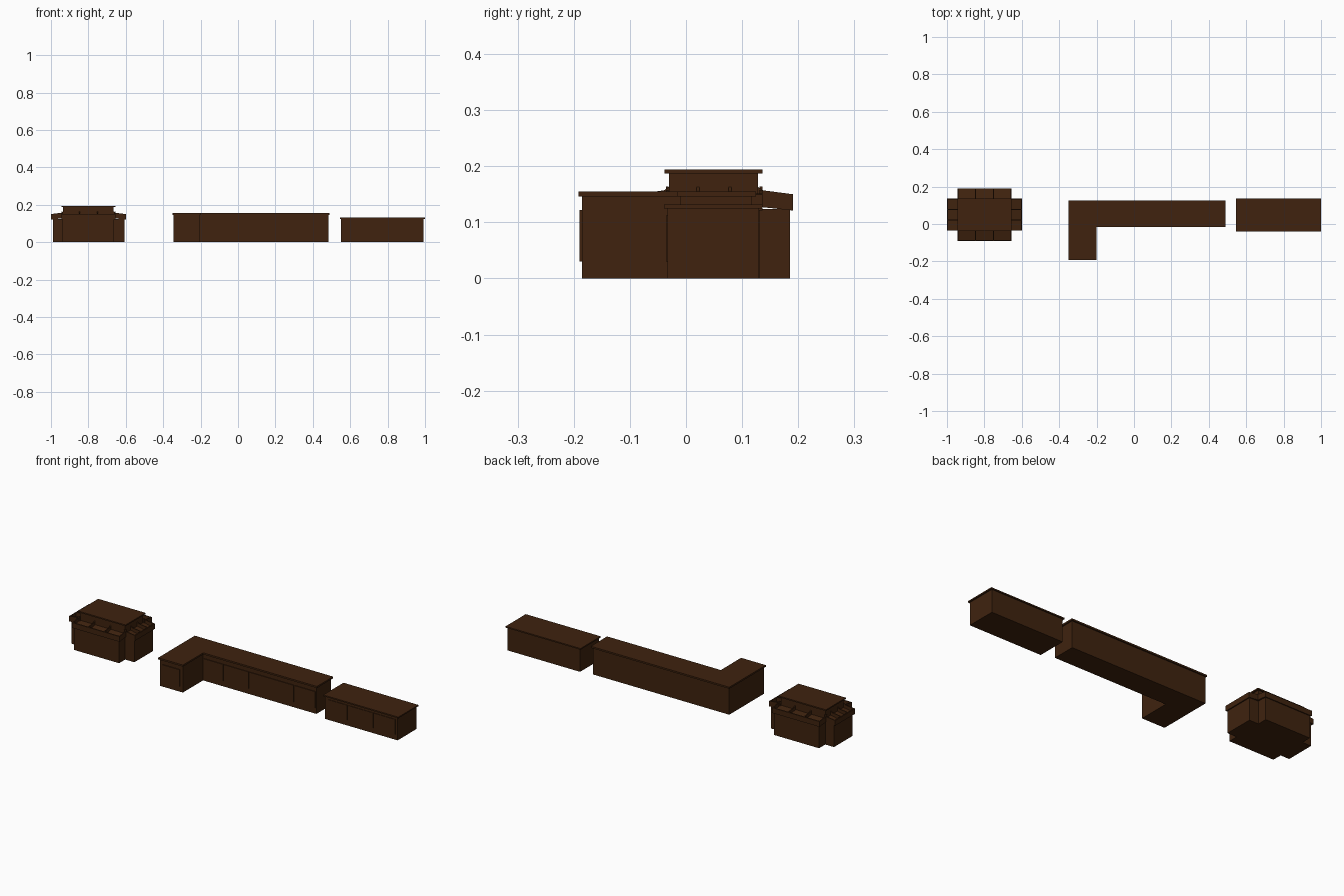
import bpy
import bmesh
from math import pi
from mathutils import Matrix, Vector

if "Cube" in bpy.data.objects:
    bpy.data.objects.remove(bpy.data.objects["Cube"], do_unlink=True)

wood = bpy.data.materials.new("dark_wood")
wood.use_nodes = True
colour = (0.05, 0.0165, 0.0045, 1)
wood.diffuse_color = colour
shader = wood.node_tree.nodes["Principled BSDF"]
shader.inputs["Base Color"].default_value = colour
shader.inputs["Roughness"].default_value = 0.8


def finish(name, bm):
    bmesh.ops.recalc_face_normals(bm, faces=bm.faces)
    mesh = bpy.data.meshes.new(name)
    bm.to_mesh(mesh)
    bm.free()
    mesh.materials.append(wood)
    obj = bpy.data.objects.new(name, mesh)
    bpy.context.collection.objects.link(obj)
    return obj


def extrude(bm, points, offset):
    """Close a flat outline and push it along an offset."""
    face = bm.faces.new([bm.verts.new(p) for p in points])
    result = bmesh.ops.extrude_face_region(bm, geom=[face], use_keep_orig=True)
    moved = [v for v in result["geom"] if isinstance(v, bmesh.types.BMVert)]
    bmesh.ops.translate(bm, vec=offset, verts=moved)


def slab(name, outline, z0, z1):
    bm = bmesh.new()
    extrude(bm, [(x, y, z0) for x, y in outline], Vector((0, 0, z1 - z0)))
    return finish(name, bm)


def box(name, x, y, z):
    return slab(name, [(x[0], y[0]), (x[1], y[0]), (x[1], y[1]), (x[0], y[1])], *z)


def l_outline(left, right, front, inner_x, inner_y, back):
    return [(left, front), (inner_x, front), (inner_x, inner_y),
            (right, inner_y), (right, back), (left, back)]


def panels(name, edges, face_y, z, gap=0.004, depth=0.004):
    """Row of raised panels on a front face."""
    for i, (a, b) in enumerate(zip(edges, edges[1:])):
        box(f"{name}_{i + 1}", (a + gap / 2, b - gap / 2), (face_y - depth, face_y + 0.001), z)


# L-shaped counter
slab("counter_body", l_outline(-0.345, 0.483, -0.185, -0.205, -0.01, 0.118), 0, 0.146)
slab("counter_top", l_outline(-0.35, 0.49, -0.192, -0.2, -0.016, 0.125), 0.146, 0.155)
panels("counter_panel", [-0.2, -0.08, 0.075, 0.35, 0.478], -0.01, (0.03, 0.122))
panels("counter_end_panel", [-0.33, -0.22], -0.185, (0.03, 0.122), depth=0.005)

# Straight counter
box("side_counter_body", (0.552, 0.992), (-0.033, 0.13), (0, 0.125))
box("side_counter_top", (0.545, 1.0), (-0.039, 0.136), (0.125, 0.132))
panels("side_counter_panel", [0.57, 0.69, 0.847, 0.98], -0.033, (0.03, 0.112), depth=0.003)

# Display island, a cross-shaped base with a raised centre
CX, CY = -0.8, 0.05
box("island_base_long", (-0.99, -0.607), (-0.031, 0.131), (0, 0.124))
box("island_base_deep", (-0.937, -0.663), (-0.084, 0.185), (0, 0.124))
box("island_centre", (-0.935, -0.665), (-0.03, 0.128), (0.12, 0.187))
box("island_top", (-0.944, -0.656), (-0.038, 0.136), (0.187, 0.194))


def tray(name, angle, start, end, width):
    """Sloping open tray, built facing -y and turned about the island centre."""
    bm = bmesh.new()
    floor = [(start, 0.128), (end, 0.121), (end, 0.128), (start, 0.142)]
    wall = [(start, 0.128), (end, 0.121), (end, 0.15), (start + 0.01, 0.157), (start, 0.164)]
    lip = [(end - 0.005, 0.122), (end, 0.121), (end, 0.15), (end - 0.005, 0.151)]
    half = width / 2
    t = 0.005

    def strip(profile, x0, x1):
        extrude(bm, [(x0, -d, z) for d, z in profile], Vector((x1 - x0, 0, 0)))

    strip(floor, -half, half)
    strip(lip, -half, half)
    for x in (-half + t / 2, -width / 6, width / 6, half - t / 2):
        strip(wall, x - t / 2, x + t / 2)
    turn = Matrix.Translation((CX, CY, 0)) @ Matrix.Rotation(angle, 4, "Z")
    bmesh.ops.transform(bm, matrix=turn, verts=bm.verts)
    finish(name, bm)


# Trays around the island
tray("front_tray", 0, 0.079, 0.14, 0.288)
tray("back_tray", pi, 0.077, 0.141, 0.288)
tray("left_tray", pi / 2, 0.134, 0.2, 0.172)
tray("right_tray", -pi / 2, 0.134, 0.2, 0.172)
